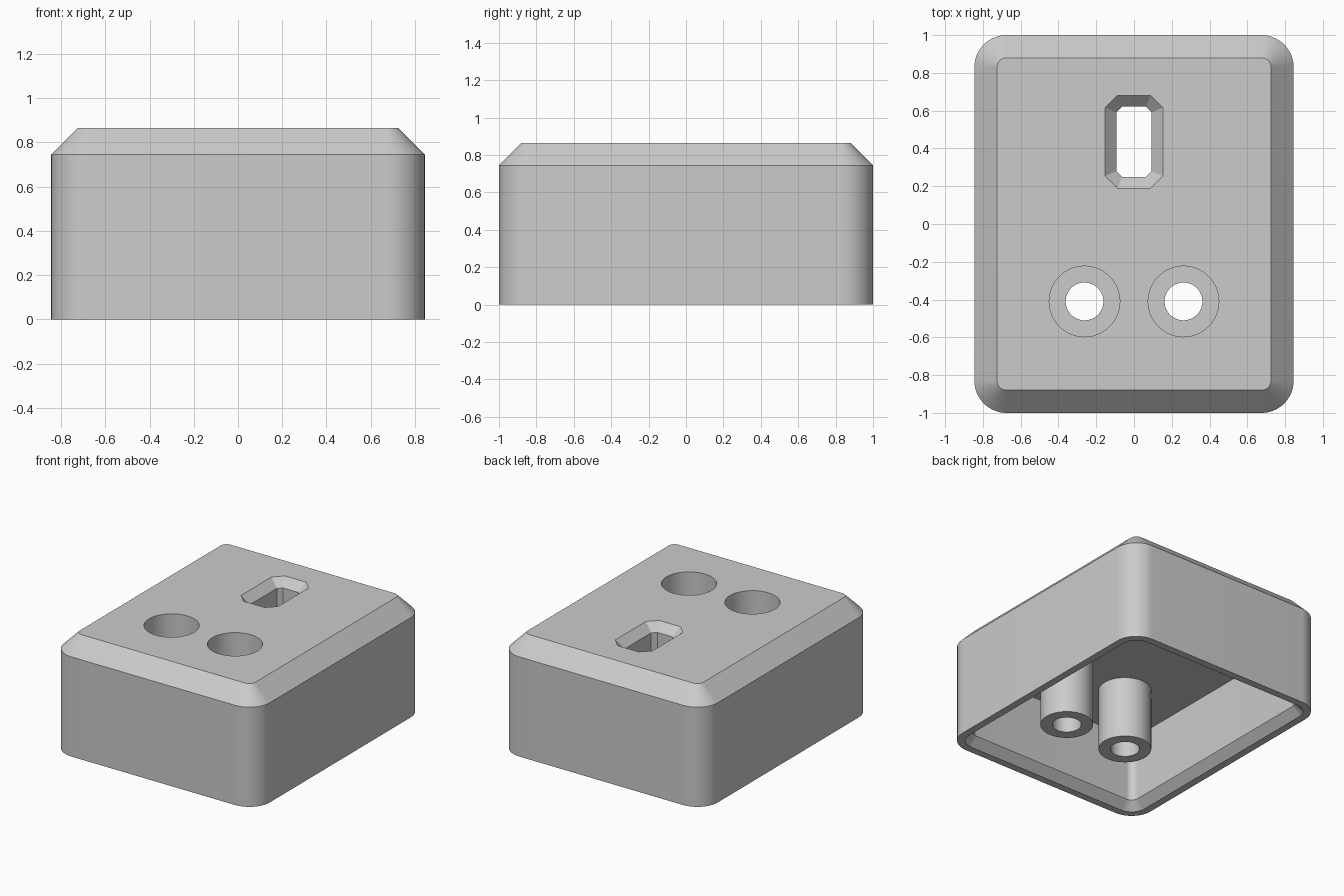
import bpy, bmesh, math

default = bpy.data.objects.get("Cube")
if default:
    bpy.data.objects.remove(default, do_unlink=True)

HALF_X, HALF_Y, HEIGHT = 0.845, 1.0, 0.865
CORNER = 0.17          # outer corner radius
CHAMFER = 0.12         # top edge chamfer
RIM, WALL = 0.055, 0.115
CEILING = 0.56         # underside of the top plate

grey = bpy.data.materials.new("light grey plastic")
grey.use_nodes = True
colour = (0.6, 0.6, 0.6, 1)
grey.diffuse_color = colour
grey.node_tree.nodes["Principled BSDF"].inputs["Base Color"].default_value = colour


def rounded_rect(hx, hy, radius, steps, cx=0, cy=0):
    """Outline with rounded corners; steps=1 gives cut corners."""
    points = []
    for quarter, (sx, sy) in enumerate([(1, 1), (-1, 1), (-1, -1), (1, -1)]):
        for i in range(steps + 1):
            a = math.pi / 2 * (quarter + i / steps)
            points.append((cx + sx * (hx - radius) + radius * math.cos(a),
                           cy + sy * (hy - radius) + radius * math.sin(a)))
    return points


def circle(cx, cy, radius, sides=64):
    return [(cx + radius * math.cos(2 * math.pi * i / sides),
             cy + radius * math.sin(2 * math.pi * i / sides)) for i in range(sides)]


def loft(name, sections):
    """Closed solid through (outline, z) sections, from bottom to top."""
    bm = bmesh.new()
    rings = [[bm.verts.new((x, y, z)) for x, y in outline] for outline, z in sections]
    for low, high in zip(rings, rings[1:]):
        for i in range(len(low)):
            j = (i + 1) % len(low)
            bm.faces.new((low[i], low[j], high[j], high[i]))
    bm.faces.new(rings[0][::-1])
    bm.faces.new(rings[-1])
    bmesh.ops.recalc_face_normals(bm, faces=bm.faces)
    mesh = bpy.data.meshes.new(name)
    bm.to_mesh(mesh)
    bm.free()
    mesh.materials.append(grey)
    obj = bpy.data.objects.new(name, mesh)
    bpy.context.collection.objects.link(obj)
    return obj


def combine(target, tool, operation):
    """Apply a boolean and discard the tool."""
    bpy.context.view_layer.objects.active = target
    mod = target.modifiers.new(tool.name, "BOOLEAN")
    mod.object, mod.operation, mod.solver = tool, operation, "EXACT"
    bpy.ops.object.modifier_apply(modifier=mod.name)
    bpy.data.objects.remove(tool, do_unlink=True)


def inset(amount, steps=16):
    return rounded_rect(HALF_X - amount, HALF_Y - amount, CORNER - amount, steps)


# Outer shell with chamfered top edge
body = loft("housing", [(inset(0), 0), (inset(0), HEIGHT - CHAMFER),
                        (inset(CHAMFER), HEIGHT)])

# Hollow underside with a chamfered lip
lip = WALL - RIM
cavity = loft("cavity_cutter", [(inset(RIM), -0.1), (inset(RIM), 0),
                                (inset(WALL), lip), (inset(WALL), CEILING)])
combine(body, cavity, "DIFFERENCE")

# Screw posts with through holes and counterbores
for side in (-1, 1):
    x, y = side * 0.262, -0.41
    post = circle(x, y, 0.182)
    combine(body, loft("screw_post", [(post, 0.095), (post, CEILING + 0.03)]), "UNION")
    hole, bore = circle(x, y, 0.1), circle(x, y, 0.187)
    combine(body, loft("hole_cutter", [(hole, -0.1), (hole, 1)]), "DIFFERENCE")
    combine(body, loft("bore_cutter", [(bore, 0.62), (bore, 1)]), "DIFFERENCE")

# Cut-cornered slot with a chamfered mouth
SLOT_Y, MOUTH = 0.435, 0.06


def slot(grow):
    hx, hy, cut = 0.093 + grow, 0.186 + grow, 0.03 + grow * 0.586
    return rounded_rect(hx, hy, cut, 1, 0, SLOT_Y)


combine(body, loft("slot_cutter", [(slot(0), 0.3), (slot(0), HEIGHT - MOUTH),
                                   (slot(MOUTH), HEIGHT), (slot(MOUTH), 1)]), "DIFFERENCE")

# Smooth curves, crisp edges
bpy.ops.object.select_all(action="DESELECT")
body.select_set(True)
bpy.context.view_layer.objects.active = body
bpy.ops.object.shade_smooth_by_angle(angle=math.radians(25))
